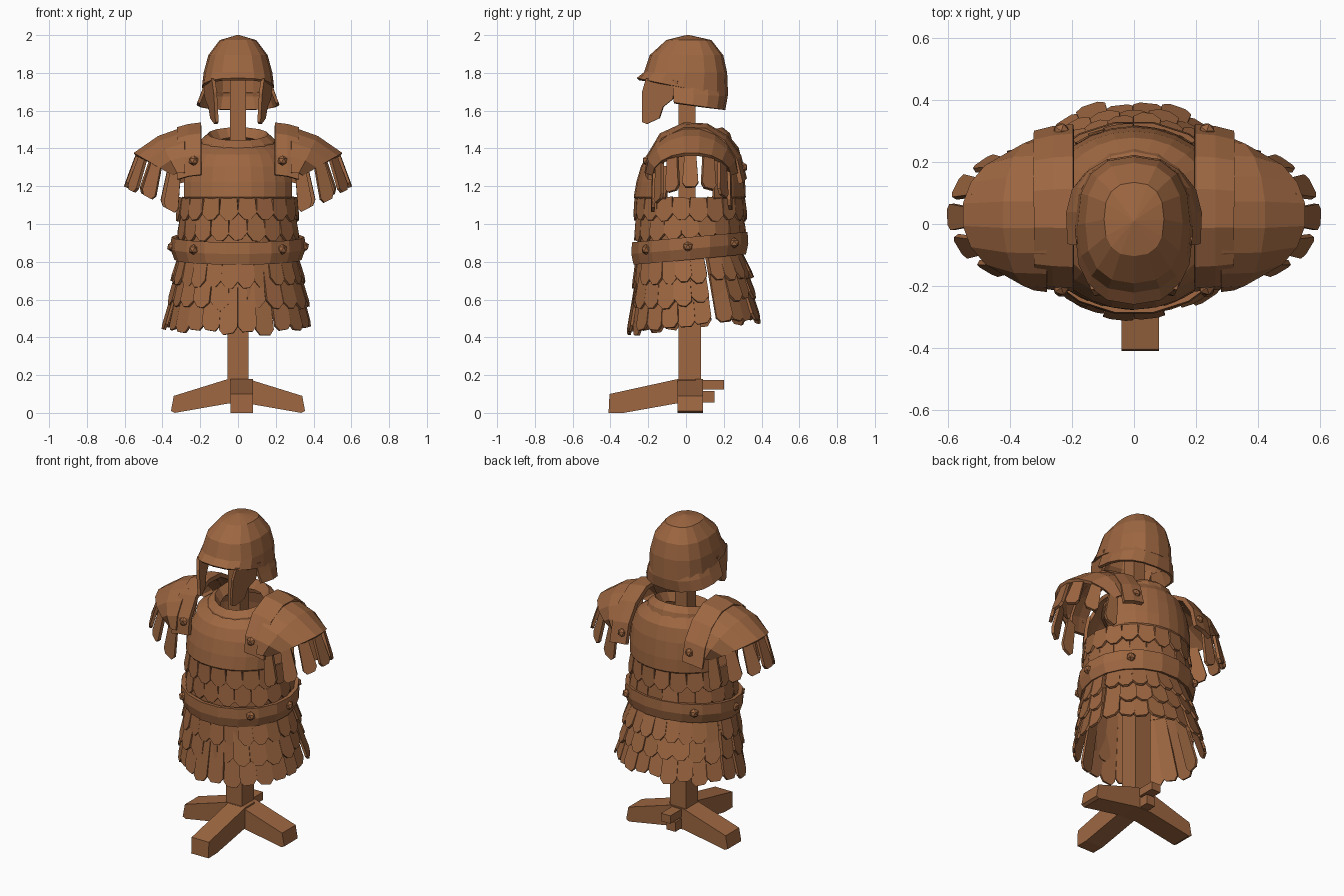
import bpy, bmesh, math, random
from math import sin, cos, pi, radians
from mathutils import Vector

random.seed(4)
if "Cube" in bpy.data.objects:
    bpy.data.objects.remove(bpy.data.objects["Cube"])

brown = bpy.data.materials.new("leather brown")
brown.use_nodes = True
COLOR = (0.34, 0.135, 0.053, 1)
brown.diffuse_color = COLOR
brown.node_tree.nodes["Principled BSDF"].inputs["Base Color"].default_value = COLOR


def finish(name, bm, thick=0):
    bmesh.ops.recalc_face_normals(bm, faces=bm.faces)
    mesh = bpy.data.meshes.new(name)
    bm.to_mesh(mesh)
    bm.free()
    mesh.materials.append(brown)
    obj = bpy.data.objects.new(name, mesh)
    bpy.context.collection.objects.link(obj)
    if thick:
        mod = obj.modifiers.new("thickness", 'SOLIDIFY')
        mod.thickness, mod.offset = thick, 0
    return obj


def loft(name, rows, closed=True, thick=0.02, skip=None, apex=None):
    """Skin a list of point rows; skip(centre) leaves holes."""
    bm = bmesh.new()
    grid = [[bm.verts.new(p) for p in row] for row in rows]
    n = len(grid[0])
    for a, b in zip(grid, grid[1:]):
        for i in range(n if closed else n - 1):
            quad = (a[i], a[(i + 1) % n], b[(i + 1) % n], b[i])
            centre = sum((v.co for v in quad), Vector()) / 4
            if not (skip and skip(centre)):
                bm.faces.new(quad)
    if apex:
        top = bm.verts.new(apex)
        for i in range(n):
            bm.faces.new((top, grid[0][i], grid[0][(i + 1) % n]))
    return finish(name, bm, thick)


def oval(t, z, rx, ry, cy=0.02, tilt=0.0, power=1.0):
    """Point on an oval; a power under one makes it boxier."""
    c = math.copysign(abs(cos(t)) ** power, cos(t))
    s = math.copysign(abs(sin(t)) ** power, sin(t))
    return Vector((rx * c, cy + ry * s, z + tilt * s))


def ring(n, *args):
    return [oval(2 * pi * i / n, *args) for i in range(n)]


def plate(bm, top, bottom, side, w_top, w_low, tip, tip_w, thick=0.014):
    """A hanging tab with a chamfered lower end."""
    side = side.normalized()
    down = (bottom - top).normalized()
    out = side.cross(down).normalized() * thick / 2
    shoulder = bottom - down * tip
    outline = []
    for c, w in ((top, w_top), (shoulder, w_low), (bottom, tip_w)):
        outline.append(c + side * w / 2)
        outline.insert(0, c - side * w / 2)
    front = [bm.verts.new(p + out) for p in outline]
    back = [bm.verts.new(p - out) for p in outline]
    bm.faces.new(front)
    bm.faces.new(back[::-1])
    for i in range(len(front)):
        j = (i + 1) % len(front)
        bm.faces.new((front[i], back[i], back[j], front[j]))


def spread(start, end, n):
    """Centres of n equal steps between two angles in degrees."""
    return [radians(start + (end - start) * (i + 0.5) / n) for i in range(n)]


def tab_row(name, angles, upper, lower, w_top, w_low, tip, tip_w, wobble=0.012):
    """Tabs around the body between two ovals."""
    bm = bmesh.new()
    for t in angles:
        side = oval(t + 0.05, *lower) - oval(t - 0.05, *lower)
        side.z = random.uniform(-wobble, wobble) * 0.5
        a, b = oval(t, *upper), oval(t, *lower)
        b.z += random.uniform(-wobble, wobble)
        b += Vector((cos(t), sin(t), 0)) * random.uniform(-wobble, wobble)
        plate(bm, a, b, side, w_top, w_low, tip, tip_w)
    return finish(name, bm)


def prism(name, outline, lo, hi, axis):
    """Extrude a side outline (u, z) along x or y."""
    bm = bmesh.new()
    def place(u, z, d):
        return (d, u, z) if axis == 'x' else (u, d, z)
    a = [bm.verts.new(place(u, z, lo)) for u, z in outline]
    b = [bm.verts.new(place(u, z, hi)) for u, z in outline]
    bm.faces.new(a)
    bm.faces.new(b[::-1])
    for i in range(len(a)):
        j = (i + 1) % len(a)
        bm.faces.new((a[i], b[i], b[j], a[j]))
    return finish(name, bm)


def block(name, x, y, z):
    return prism(name, [(x[0], z[0]), (x[1], z[0]), (x[1], z[1]), (x[0], z[1])], *y, 'y')


def stud(name, pos):
    bm = bmesh.new()
    bmesh.ops.create_icosphere(bm, subdivisions=1, radius=0.028)
    bmesh.ops.translate(bm, vec=pos, verts=bm.verts)
    return finish(name, bm)


# Wooden stand
block("lower_post", (-0.055, 0.055), (-0.04, 0.08), (0.05, 0.95))
block("upper_post", (-0.042, 0.042), (-0.04, 0.05), (0.95, 1.86))
foot = [(0, 0.18), (0.05, 0.18), (0.34, 0.09), (0.355, 0.01), (0.335, 0), (0.05, 0.05), (0, 0.05)]
for label, s in (("left", 1), ("right", -1)):
    prism(label + "_foot", [(s * u, z) for u, z in foot], -0.045, 0.09, 'y')
prism("front_foot", [(0.05, 0.18), (-0.04, 0.18), (-0.405, 0.1), (-0.41, 0), (-0.33, 0),
                     (-0.05, 0.05), (0.05, 0.05)], -0.04, 0.08, 'x')
block("back_peg_upper", (-0.03, 0.035), (0.06, 0.2), (0.125, 0.175))
block("back_peg_lower", (-0.03, 0.03), (0.06, 0.15), (0.055, 0.115))

# Cuirass shell with arm openings
shell = [(0.82, 0.285, 0.265), (0.98, 0.283, 0.263), (1.12, 0.29, 0.27), (1.145, 0.308, 0.287),
         (1.22, 0.308, 0.278, 0.025), (1.31, 0.295, 0.26, 0.03, 0.01), (1.38, 0.26, 0.235, 0.035, 0.02),
         (1.43, 0.19, 0.18, 0.04, 0.03)]
loft("cuirass", [ring(28, *r) for r in shell],
     skip=lambda c: 1.13 < c.z < 1.36 and abs(c.y - 0.02) < 0.13)
loft("collar", [ring(16, *r, 0.04, 0.035) for r in
                ((1.37, 0.21, 0.205), (1.44, 0.19, 0.185), (1.467, 0.16, 0.155), (1.42, 0.135, 0.13))])
tab_row("chest_scales", spread(0, 360, 20), (1.14, 0.302, 0.283), (1.02, 0.317, 0.294),
        0.085, 0.1, 0.035, 0.035, 0.007)
tab_row("waist_scales", spread(9, 369, 20), (1.06, 0.297, 0.277), (0.915, 0.317, 0.292),
        0.085, 0.1, 0.035, 0.035, 0.007)

# Belt
loft("belt", [ring(18, *r, 0.02, 0.028) for r in
              ((0.815, 0.325, 0.29), (0.87, 0.345, 0.302), (0.93, 0.34, 0.298))], thick=0.025)

# Skirt of overlapping tabs, split by a narrow slit at each hip
def skirt_angles(front, back):
    return spread(166, 374, front) + spread(20, 160, back)


tab_row("skirt_long_tabs", skirt_angles(14, 10), (0.84, 0.28, 0.255), (0.455, 0.386, 0.344, 0.05, 0.035),
        0.076, 0.1, 0.03, 0.055, 0.015)
tab_row("skirt_middle_tabs", skirt_angles(13, 9), (0.83, 0.295, 0.265), (0.575, 0.367, 0.33, 0.043, 0.03),
        0.08, 0.1, 0.035, 0.035, 0.013)
tab_row("skirt_short_tabs", skirt_angles(14, 10), (0.84, 0.305, 0.275), (0.69, 0.347, 0.312, 0.035, 0.025),
        0.078, 0.09, 0.035, 0.035, 0.008)

# Shoulder straps, pads, arm tabs, cheek guards and studs on each side
strap = [(-0.215, 1.26), (-0.205, 1.36), (-0.14, 1.47), (-0.02, 1.525), (0.1, 1.52),
         (0.2, 1.46), (0.27, 1.36), (0.3, 1.24)]
arches = [(0.28, 0.24, 1.51, 1.27, 0), (0.42, 0.235, 1.46, 1.27, 0.1), (0.55, 0.2, 1.37, 1.26, 0.21)]


def arch(s, p, x, w, zt, zb, back):
    return Vector((s * (x - back * (1 - cos(p))), 0.03 + w * sin(p), zb + (zt - zb) * cos(p)))


cheek = [(-0.04, 1.76), (-0.21, 1.77), (-0.23, 1.7), (-0.23, 1.54), (-0.205, 1.53), (-0.14, 1.56),
         (-0.12, 1.62), (-0.07, 1.66)]
for label, s in (("left", 1), ("right", -1)):
    loft(label + "_shoulder_strap",
         [[(s * x, y * k + 0.01, z + dz) for y, z in strap]
          for x, dz, k in ((0.195, 0, 1), (0.26, -0.008, 0.98), (0.32, -0.025, 0.93))],
         closed=False, thick=0.026)
    loft(label + "_shoulder_pad",
         [[arch(s, radians(-90 + 20 * i), *a) for i in range(10)] for a in arches],
         closed=False, thick=0.02)
    bm = bmesh.new()
    for i in range(-3, 4):
        p = radians(28 * i - 2)
        rim = arches[2]
        top = arch(s, p, *rim) + Vector((-0.025 * s, 0, 0.015))
        side = arch(s, p + 0.1, *rim) - arch(s, p - 0.1, *rim)
        drop = 0.165 + 0.04 * (1 - cos(p)) + random.uniform(-0.012, 0.012)
        low = top + Vector((s * (0.025 + 0.045 * cos(p)), 0.005 * sin(p), -drop - 0.015))
        plate(bm, top, low, side, 0.06, 0.085, 0.025, 0.05, 0.018)
    finish(label + "_arm_tabs", bm)

    # Cheek guard turns inward towards the face
    bm = bmesh.new()
    outline = [Vector((s * (0.178 + 0.3 * (y + 0.05) + 0.06 * (z - 1.76)), y, z)) for y, z in cheek]
    bm.faces.new([bm.verts.new(p) for p in outline])
    finish(label + "_cheek_guard", bm, 0.018)

    for part, pos in (("strap_front", (0.235, -0.205, 1.335)), ("strap_back", (0.235, 0.3, 1.3)),
                      ("belt_front", (0.235, -0.21, 0.865)), ("belt_side", (0.35, 0.01, 0.88)),
                      ("belt_back", (0.235, 0.255, 0.9))):
        stud(label + "_" + part + "_stud", (s * pos[0], pos[1], pos[2]))


# Helmet
def helm_ring(z, rx, front, back, tilt=0.0):
    return ring(16, z, rx, (back - front) / 2, (back + front) / 2, tilt, 0.8)


loft("helmet_dome", [helm_ring(1.967, 0.092, -0.1, 0.13), helm_ring(1.89, 0.15, -0.185, 0.19),
                     helm_ring(1.8, 0.174, -0.215, 0.21), helm_ring(1.722, 0.183, -0.255, 0.215, -0.045)],
     thick=0.016, apex=(0, 0.01, 1.994))
guard = [radians(-14 + 208 * i / 10) for i in range(11)]
loft("neck_guard", [[oval(t, *r, 0.8) for t in guard] for r in
                    ((1.725, 0.178, 0.21, 0, -0.03), (1.685, 0.193, 0.213, 0, -0.01),
                     (1.632, 0.213, 0.2, 0, -0.028))], closed=False, thick=0.016)
